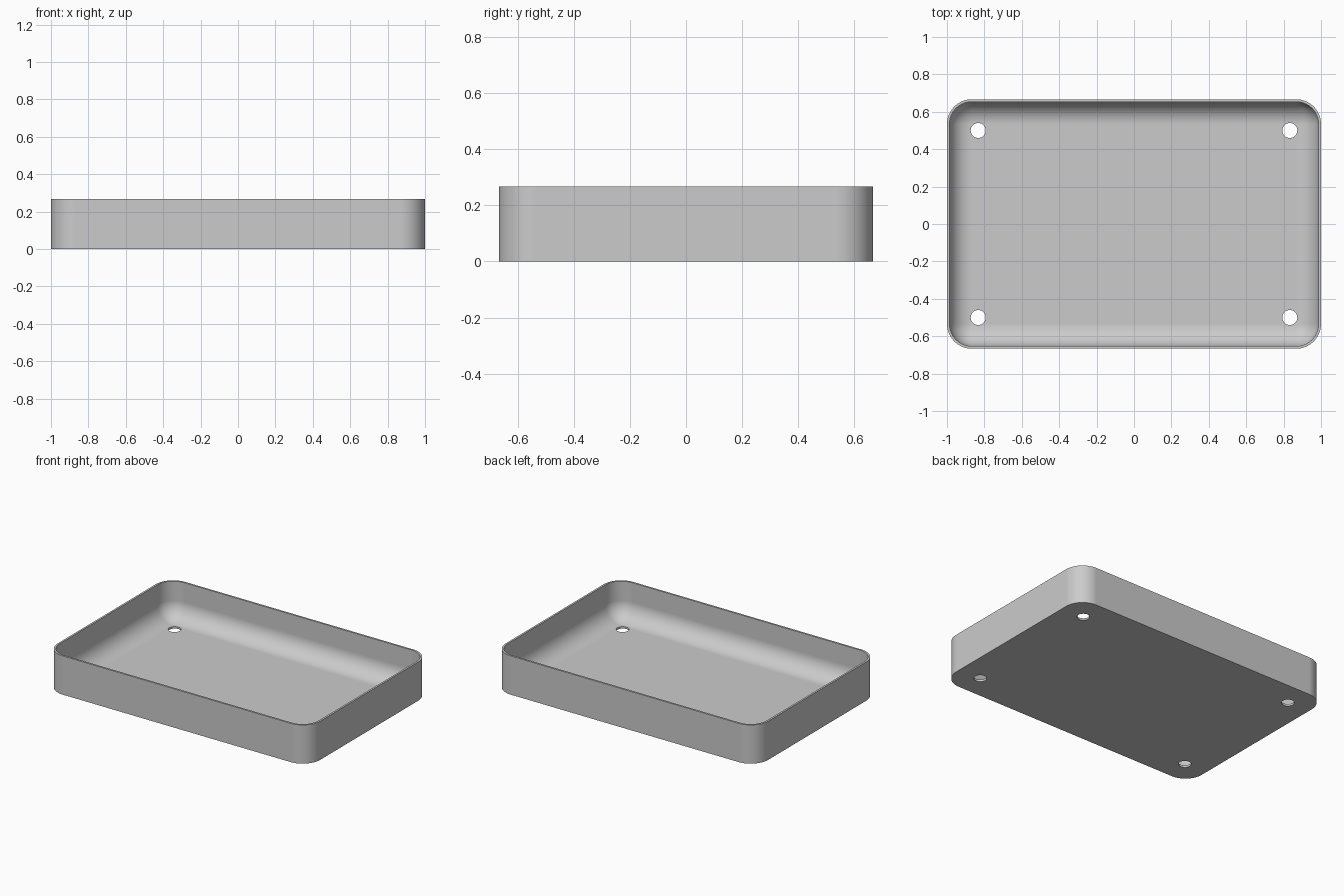
import bpy, bmesh, math
from mathutils import Matrix

if "Cube" in bpy.data.objects:
    bpy.data.objects.remove(bpy.data.objects["Cube"], do_unlink=True)

HALF_X, HALF_Y, HEIGHT = 1.0, 0.6667, 0.2667
CORNER, WALL = 0.1333, 0.0133
FILLET = CORNER - WALL
STEPS = 16

grey = bpy.data.materials.new("light_grey")
grey.use_nodes = True
colour = (0.6, 0.6, 0.6, 1)
grey.diffuse_color = colour
grey.node_tree.nodes["Principled BSDF"].inputs["Base Color"].default_value = colour


def mesh_object(name, bm):
    mesh = bpy.data.meshes.new(name)
    bmesh.ops.recalc_face_normals(bm, faces=bm.faces)
    bm.to_mesh(mesh)
    bm.free()
    mesh.materials.append(grey)
    obj = bpy.data.objects.new(name, mesh)
    bpy.context.collection.objects.link(obj)
    return obj


def rounded_ring(bm, radius, z):
    """Rounded rectangle whose corner arcs share fixed centres."""
    verts = []
    corners = [(1, 1), (-1, 1), (-1, -1), (1, -1)]
    for q, (sx, sy) in enumerate(corners):
        for i in range(STEPS + 1):
            a = (q + i / STEPS) * math.pi / 2
            verts.append(bm.verts.new((sx * (HALF_X - CORNER) + radius * math.cos(a),
                                       sy * (HALF_Y - CORNER) + radius * math.sin(a), z)))
    return verts


# Tray shell: outer wall, rim, inner wall and the fillet down to the floor
profile = [(CORNER, 0), (CORNER, HEIGHT), (FILLET, HEIGHT)]
for i in range(STEPS + 1):
    a = i / STEPS * math.pi / 2
    profile.append((FILLET * math.cos(a), WALL + FILLET * (1 - math.sin(a))))

bm = bmesh.new()
rings = [rounded_ring(bm, r, z) for r, z in profile]
for low, high in zip(rings, rings[1:]):
    for i in range(len(low)):
        j = (i + 1) % len(low)
        bm.faces.new((low[i], low[j], high[j], high[i]))
bm.faces.new(rings[0])
bm.faces.new(rings[-1])
bmesh.ops.remove_doubles(bm, verts=bm.verts, dist=1e-5)
tray = mesh_object("tray", bm)

# Four round drain holes through the floor
bm = bmesh.new()
for sx in (-1, 1):
    for sy in (-1, 1):
        bmesh.ops.create_cone(bm, cap_ends=True, segments=48, radius1=0.04, radius2=0.04,
                              depth=0.2, matrix=Matrix.Translation((sx * 0.833, sy * 0.5, 0)))
cutter = mesh_object("hole_cutter", bm)
cutter.hide_render = True

bpy.ops.object.select_all(action="DESELECT")
tray.select_set(True)
bpy.context.view_layer.objects.active = tray
cut = tray.modifiers.new("holes", "BOOLEAN")
cut.operation = "DIFFERENCE"
cut.solver = "EXACT"
cut.object = cutter
bpy.ops.object.modifier_apply(modifier=cut.name)
bpy.data.objects.remove(cutter, do_unlink=True)

# Smooth curves, crisp rim and base edges
bpy.ops.object.shade_smooth_by_angle(angle=math.radians(30))
normals = tray.modifiers.new("even_shading", "WEIGHTED_NORMAL")
normals.keep_sharp = True
